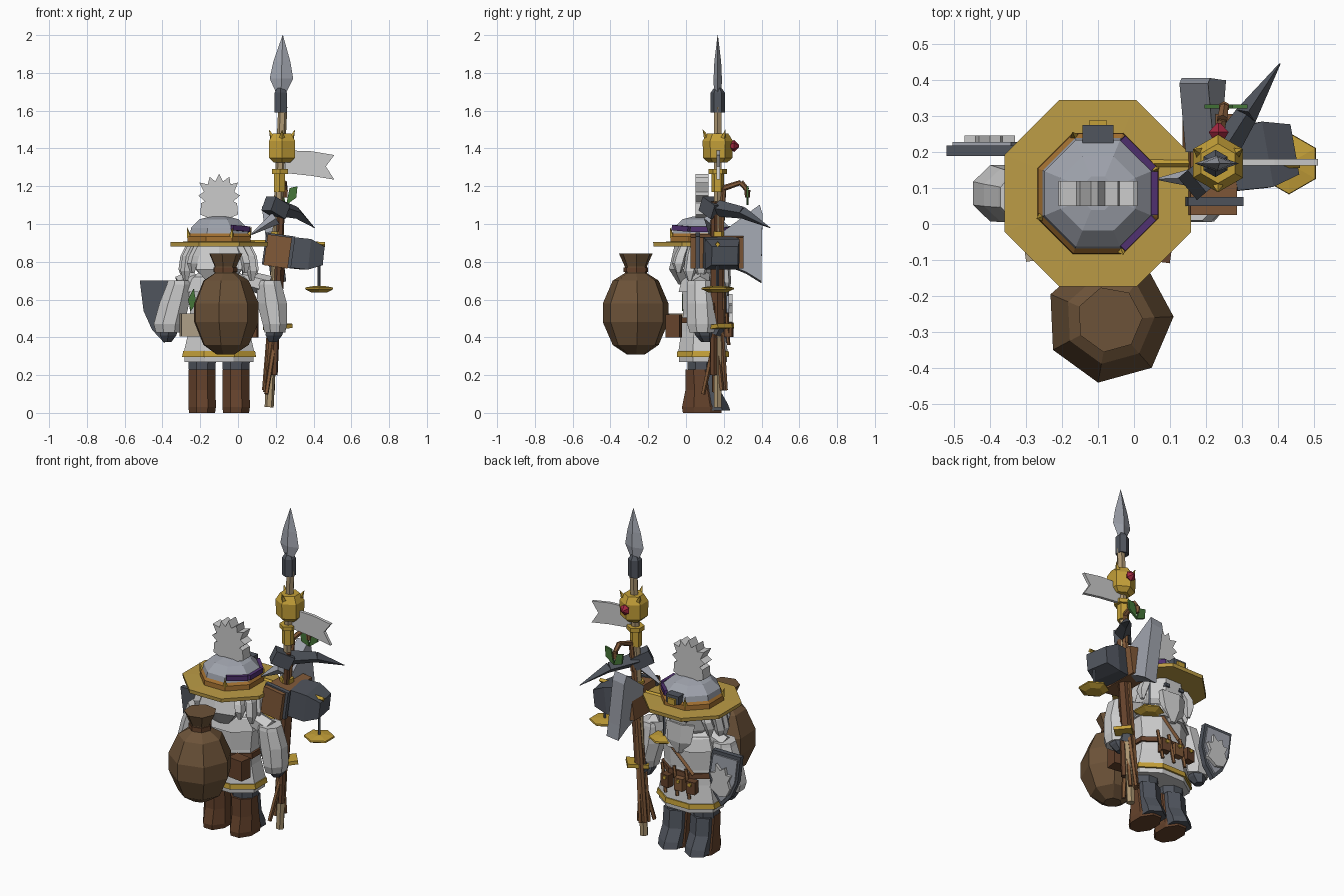
import bpy, bmesh, math
from mathutils import Vector, Matrix, Euler

CX, CY = -0.10, 0.09  # body axis
COL = {"gold": (.55, .35, .04), "straw": (.5, .33, .06), "brown": (.13, .055, .025), "wood": (.22, .1, .04),
       "sack": (.15, .085, .04), "white": (.78, .78, .78), "steel": (.35, .37, .42), "dark": (.08, .09, .11),
       "purple": (.08, .03, .16), "red": (.35, .02, .05), "green": (.06, .18, .04), "orange": (.36, .16, .03),
       "pole": (.42, .31, .17), "tan": (.45, .37, .26)}
MATS = {}


def finish(bm, name, col):
    bmesh.ops.recalc_face_normals(bm, faces=bm.faces)
    me = bpy.data.meshes.new(name)
    bm.to_mesh(me)
    bm.free()
    if col not in MATS:
        MATS[col] = bpy.data.materials.new(col)
        MATS[col].diffuse_color = (*COL[col], 1)
    me.materials.append(MATS[col])
    ob = bpy.data.objects.new(name, me)
    bpy.context.collection.objects.link(ob)
    return ob


def loft(name, col, n, rings, rot=0.5):
    """Faceted body; rings are (x, y, z, rx, ry), rot in side steps."""
    bm = bmesh.new()
    loops = []
    for x, y, z, rx, ry in rings:
        loops.append([bm.verts.new((x + rx * math.cos(2 * math.pi * (i + rot) / n),
                                    y + ry * math.sin(2 * math.pi * (i + rot) / n), z)) for i in range(n)])
    for a, b in zip(loops, loops[1:]):
        for i in range(n):
            bm.faces.new((a[i], a[(i + 1) % n], b[(i + 1) % n], b[i]))
    bm.faces.new(loops[0])
    bm.faces.new(loops[-1])
    return finish(bm, name, col)


def lathe(name, col, n, x, y, prof, rot=0.5):
    return loft(name, col, n, [(x, y, z, r, r) for r, z in prof], rot)


def box(name, col, c, s, rot=(0, 0, 0)):
    bm = bmesh.new()
    m = Matrix.Translation(c) @ Euler([math.radians(a) for a in rot]).to_matrix().to_4x4() @ Matrix.Diagonal((*s, 1))
    bmesh.ops.create_cube(bm, size=1, matrix=m)
    return finish(bm, name, col)


def bar(name, col, a, b, r1, r2=None, n=6):
    a, b = Vector(a), Vector(b)
    bm = bmesh.new()
    m = Matrix.Translation((a + b) / 2) @ (b - a).to_track_quat('Z', 'Y').to_matrix().to_4x4()
    bmesh.ops.create_cone(bm, cap_ends=True, segments=n, radius1=r1, radius2=r1 if r2 is None else r2,
                          depth=(b - a).length, matrix=m)
    return finish(bm, name, col)


def plate(name, col, pts, y, t):
    """Outline in x-z extruded along y."""
    bm = bmesh.new()
    f = bm.faces.new([bm.verts.new((x, y, z)) for x, z in pts])
    r = bmesh.ops.extrude_face_region(bm, geom=[f])
    bmesh.ops.translate(bm, vec=(0, t, 0), verts=[v for v in r["geom"] if isinstance(v, bmesh.types.BMVert)])
    return finish(bm, name, col)


# boots, shin guards, trousers
for s in (-1, 1):
    x = CX + s * 0.09
    loft("boot", "brown", 8, [(x, .085, 0, .074, .11), (x, .085, .03, .079, .115),
                              (x, .08, .12, .077, .09), (x, .07, .23, .078, .08)])
    loft("shin_guard", "dark", 6, [(x, .15, .012, .074, .085), (x, .145, .05, .076, .075),
                                   (x, .115, .12, .075, .065), (x, .105, .225, .074, .065)])
    lathe("trouser_leg", "dark", 8, x, .08, [(.076, .22), (.08, .30)])

# robe with hem bands
loft("robe", "white", 8, [(CX, CY, z, rx, ry) for z, rx, ry in
     [(.27, .197, .137), (.33, .20, .14), (.43, .175, .125), (.52, .165, .115), (.66, .18, .12), (.72, .16, .11), (.76, .08, .07)]])
loft("hem_trim", "gold", 8, [(CX, CY, .297, .212, .15), (CX, CY, .327, .206, .147)])
loft("belt", "brown", 8, [(CX, CY, .475, .183, .133), (CX, CY, .505, .18, .13)])
loft("cape_collar", "white", 8, [(CX, CY, .64, .19, .14), (CX, CY, .71, .165, .12), (CX, CY, .75, .10, .09)])

# belt pouches and chest straps
for i, (dx, c) in enumerate([(-.10, "brown"), (-.02, "wood"), (.07, "brown")]):
    box("front_pouch", c, (CX + dx, CY + .135, .44), (.055, .045, .075), (0, 0, -8 * (i - 1)))
    bar("pouch_stud", "gold", (CX + dx, CY + .155, .46), (CX + dx, CY + .165, .46), .012)
box("side_book", "tan", (-.25, -.06, .465), (.11, .075, .12), (0, 0, 8))
box("side_satchel", "brown", (.055, -.065, .46), (.10, .075, .12), (0, 0, -8))
bar("chest_strap", "wood", (-.19, .20, .50), (-.02, .20, .66), .012, n=4)
plate("herb_leaf", "green", [(-.25, .54), (-.22, .58), (-.235, .66), (-.265, .60)], -.02, .015)
for dx in (-.08, .0, .08):
    bar("belt_dagger", "wood", (CX + dx, .225, .36), (CX + dx + .03, .215, .53), .01, n=5)

# wide sleeves and gloved hands; the shield arm reaches outward
for xt, xb, r in ((-.31, -.365, .088), (.165, .195, .07)):
    s = 1 if xt > 0 else -1
    loft("sleeve", "white", 8, [(xb, .085, .425, r * .85, .07), (xb, .085, .47, r, .085), ((xt + xb) / 2, .08, .58, .085, .08),
                                (xt, .075, .68, .072, .075), (xt, .075, .70, .066, .07)])
    bar("upper_arm", "white", (xt, .075, .67), (CX + s * .12, .085, .71), .055, .05)
    loft("glove", "dark", 6, [(xb - .01, .11, .375, .025, .03), (xb - .005, .10, .41, .05, .05), (xb, .095, .44, .055, .055)])
# side hair locks
for s in (-1, 1):
    p = lambda d: CX + s * d
    for dx, dy, zb in ((.165, -.06, .70), (.175, .0, .71), (.13, -.12, .74), (.155, .07, .74)):
        loft("hair_lock", "white", 5, [(p(dx + .01), CY + dy - .01, zb, .012, .012), (p(dx + .01), CY + dy - .01, zb + .05, .03, .035),
                                       (p(dx), CY + dy, .83, .03, .035), (p(dx - .03), CY + dy * .8, .89, .03, .03)])
bar("glove_on_staff", "dark", (.185, .15, .42), (.19, .17, .46), .04)

# head, back hair, beard
lathe("head", "white", 8, CX, CY, [(.09, .71), (.135, .76), (.145, .84), (.14, .89)])
loft("back_hair", "white", 6, [(CX, -.01, .68, .06, .03), (CX, -.03, .76, .14, .06), (CX, 0, .89, .13, .06)])
loft("beard", "white", 5, [(CX, .21, .62, .02, .015), (CX, .21, .69, .08, .03), (CX, .20, .80, .10, .035)])
for s in (-1, 1):
    box("eye", "dark", (CX + s * .05, .222, .835), (.03, .02, .02))

# hat: brim, band, crown
lathe("hat_brim", "straw", 8, CX, .085, [(.278, .882), (.28, .904), (.17, .907), (.17, .887)])
lathe("hat_band", "orange", 8, CX, .085, [(.183, .89), (.18, .935), (.165, .95)])
lathe("helmet_crown", "steel", 8, CX, .085, [(.168, .94), (.16, .98), (.112, 1.025), (.05, 1.04)])
for a in range(-45, 46, 45):
    r = math.radians(a)
    box("purple_sash", "purple", (CX + .157 * math.cos(r), .085 + .157 * math.sin(r), .972 - a / 9000), (.02, .12, .028), (a / 12, 0, a))
for i in range(0, 8, 2):
    r = math.pi * (i + .5) / 4
    u, v = math.cos(r), math.sin(r)
    bar("hat_spike", "gold", (CX + .17 * u, .085 + .17 * v, .93), (CX + .185 * u, .085 + .185 * v, .985), .014, 0, 4)
box("hat_buckle", "dark", (CX, .25, .965), (.085, .05, .05))
box("buckle_plate", "gold", (CX, .275, .955), (.05, .025, .035))

# jagged crest
plate("crest", "white", [(x + CX, z) for x, z in
      [(-.05, 1.03), (-.10, 1.05), (-.095, 1.11), (-.075, 1.12), (-.11, 1.15), (-.08, 1.17), (-.105, 1.22), (-.06, 1.21), (-.05, 1.25),
       (-.02, 1.225), (0, 1.265), (.02, 1.225), (.055, 1.25), (.06, 1.21), (.10, 1.22), (.08, 1.17), (.11, 1.15), (.075, 1.12),
       (.095, 1.11), (.10, 1.05), (.05, 1.03)]], .05, .07)

# sack on the back
lathe("sack", "sack", 7, -.068, -.265, [(.05, .31), (.125, .36), (.178, .48), (.178, .58), (.125, .70), (.06, .74), (.06, .775), (.092, .845)], .05)
lathe("sack_tie", "brown", 7, -.068, -.265, [(.066, .745), (.066, .77)], .05)

# shield with crest emblem
SH = [(-.52, .70), (-.33, .70), (-.305, .55), (-.335, .44), (-.39, .37), (-.455, .44), (-.50, .54)]
plate("shield", "dark", SH, .188, .03)
plate("shield_face", "steel", [(-.41 + (x + .41) * .85, .56 + (z - .56) * .85) for x, z in SH], .215, .012)
plate("shield_emblem", "white", [(-.44, .45), (-.465, .50), (-.45, .54), (-.47, .58), (-.44, .58), (-.43, .62), (-.40, .60), (-.37, .63),
      (-.365, .58), (-.33, .57), (-.35, .53), (-.33, .48), (-.39, .44)], .22, .025)

# staff and spear head
Y = .168
bar("staff", "pole", (.165, Y, .03), (.237, Y, 1.62), .024)
lathe("spear_socket", "dark", 6, .226, Y, [(.038, 1.59), (.038, 1.695), (.02, 1.72)])
loft("spear_blade", "steel", 4, [(.228, Y, 1.69, .024, .02), (.23, Y, 1.77, .062, .022), (.232, Y, 1.86, .045, .018), (.237, Y, 2.0, .001, .001)], 0)

# gold orb, gem and collars
lathe("orb", "gold", 6, .233, Y, [(.05, 1.325), (.078, 1.35), (.08, 1.44), (.055, 1.48)])
for i in (0, 2, 4):
    u, v = math.cos(math.pi * (i + .5) / 3), math.sin(math.pi * (i + .5) / 3)
    bar("orb_prong", "gold", (.233 + .055 * u, Y + .055 * v, 1.45), (.233 + .08 * u, Y + .08 * v, 1.5), .018, 0, 4)
bar("gem_inner", "red", (.235, .23, 1.413), (.235, .255, 1.413), .015, .032)
bar("gem_outer", "red", (.235, .255, 1.413), (.235, .28, 1.413), .032, .006)
lathe("collar", "gold", 6, .222, Y, [(.05, 1.265), (.05, 1.29)])
lathe("sleeve_ring", "gold", 6, .22, Y, [(.034, 1.17), (.034, 1.265)])
lathe("lower_collar", "gold", 6, .21, Y, [(.04, .93), (.04, .96)])

# swallowtail pennant
plate("pennant", "white", [(.25, 1.39), (.39, 1.385), (.51, 1.365), (.465, 1.305), (.51, 1.235), (.39, 1.255), (.25, 1.27)], .162, .018)

# hooked branch with leaves
hook = [(.22, .19, 1.02), (.23, .20, 1.19), (.245, .29, 1.22), (.25, .325, 1.18), (.25, .325, 1.14)]
for a, b in zip(hook, hook[1:]):
    bar("branch", "wood", a, b, .016, .013)
for d, z in ((-.06, 1.15), (.06, 1.17)):
    plate("leaf", "green", [(.255, 1.10), (.255 + d * .9, z - .03), (.255 + d, z + .03), (.255 + d * .3, z + .02)], .32, .012)

# curved pick head
box("pick_block", "dark", (.20, .14, 1.085), (.11, .08, .08), (0, 25, 40))
bar("pick_neck", "dark", (.22, .16, 1.085), (.31, .30, 1.06), .045, .032, 4)
bar("pick_point", "dark", (.31, .30, 1.06), (.405, .445, .98), .032, .002, 4)
bar("pick_claw", "steel", (.20, .13, 1.03), (.07, .125, .945), .035, .004, 4)

# war hammer
box("hammer_brown_block", "wood", (.21, .165, .855), (.13, .28, .165), (0, 8, 0))
box("hammer_edge", "dark", (.215, .062, .86), (.155, .025, .17), (0, 8, 0))
loft("hammer_head", "dark", 4, [(0, 0, 0, .115, .12), (0, 0, .10, .115, .13), (0, 0, .18, .07, .10)]).matrix_world = \
    Matrix.Translation((.265, .175, .85)) @ Euler((0, math.radians(96), math.radians(10))).to_matrix().to_4x4()
box("hammer_strap", "gold", (.35, .17, .90), (.14, .03, .012), (0, 8, 10))

# thick axe blade, slightly tilted
axe = plate("axe_blade", "steel", [(.0, .10), (.19, .24), (.205, .19), (.20, -.08), (.20, -.17), (.12, -.12), (.0, -.07)], -.035, .08)
axe.matrix_world = Matrix.Translation((.20, .20, .86)) @ Euler((0, 0, math.radians(90))).to_matrix().to_4x4() @ \
    Euler((math.radians(-7), 0, 0)).to_matrix().to_4x4()

# balance scale
bar("scale_beam", "gold", (.02, Y, .905), (.46, Y, .892), .013, n=4)
for x, zt in ((.03, .905), (.43, .893)):
    bar("scale_chain", "dark", (x, Y, zt), (x, Y, .665), .008, n=4)
    lathe("scale_pan", "gold", 6, x, Y, [(.05, .638), (.086, .655), (.084, .664), (.03, .672)])

# tool handles and sticks tied to the staff
bar("tool_handle", "wood", (.145, .19, .12), (.225, .185, 1.1), .018)
bar("tool_handle", "brown", (.19, .145, .2), (.23, .15, 1.12), .02)
for a, b in (((.15, .09, .10), (.2, .16, .42)), ((.16, .21, .12), (.2, .18, .55)), ((.145, .15, .11), (.17, .15, .40)), ((.185, .19, .12), (.185, .16, .38))):
    bar("stick", "wood", a, b, .012, .015, 5)
box("sword_guard", "gold", (.21, Y, .455), (.12, .10, .022), (0, -6, 40))
bar("sword_blade", "brown", (.19, Y, .46), (.22, Y, .80), .035, .03)
